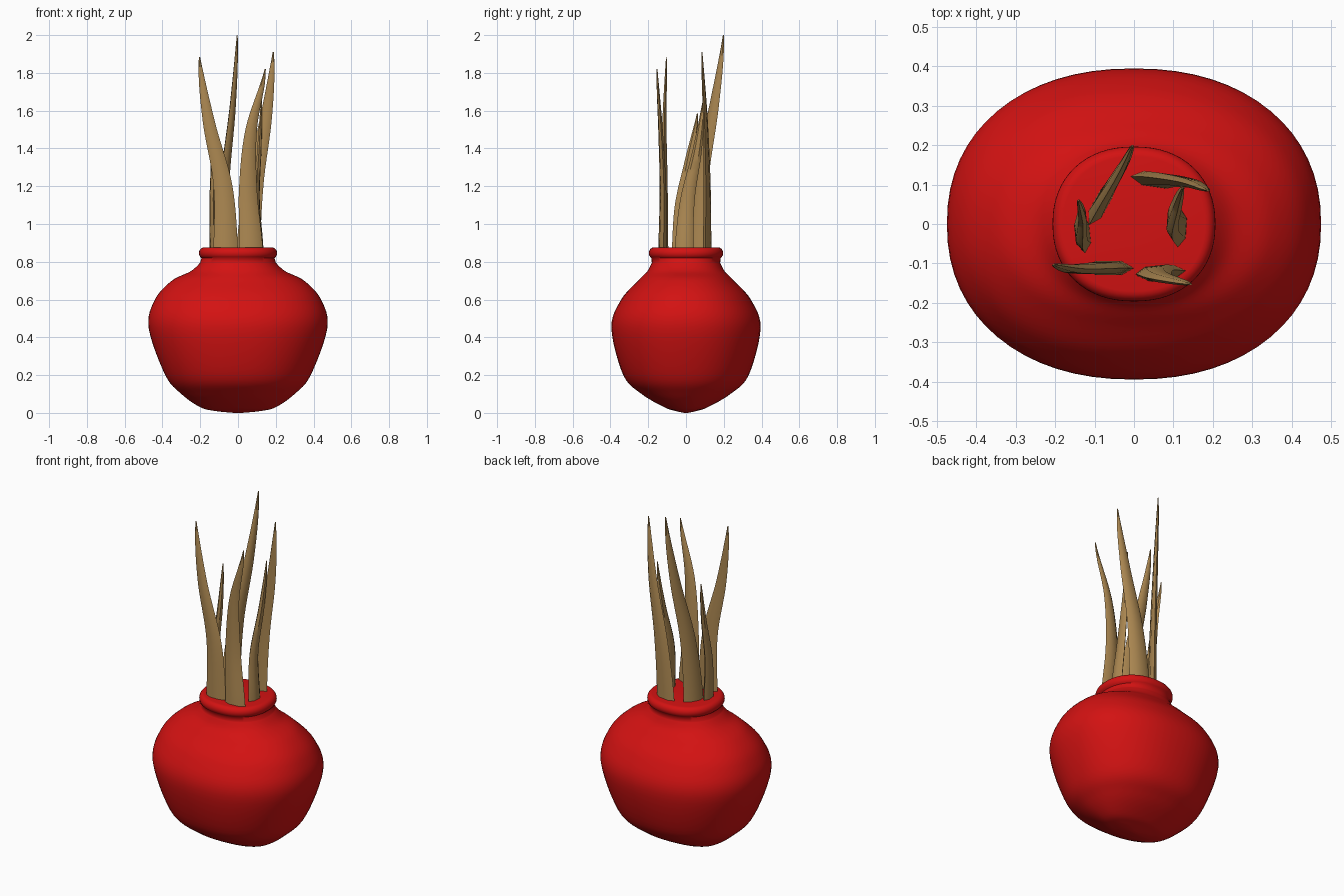
import bpy, bmesh, math
from mathutils import Vector

if "Cube" in bpy.data.objects:
    bpy.data.objects.remove(bpy.data.objects["Cube"])


def material(name, rgb):
    m = bpy.data.materials.new(name)
    m.diffuse_color = (*rgb, 1)
    m.use_nodes = True
    m.node_tree.nodes["Principled BSDF"].inputs["Base Color"].default_value = m.diffuse_color
    return m


red = material("glossy red", (0.65, 0.006, 0.006))
tan = material("dry tan", (0.42, 0.25, 0.085))


def spline(rows, n):
    """Catmull-Rom through rows of equal length."""
    out = []
    for i in range(len(rows) - 1):
        p0, p1 = rows[max(i - 1, 0)], rows[i]
        p2, p3 = rows[i + 1], rows[min(i + 2, len(rows) - 1)]
        for k in range(n):
            t = k / n
            out.append([b + 0.5 * t * (c - a + t * (2 * a - 5 * b + 4 * c - d
                                                    + t * (3 * (b - c) + d - a)))
                        for a, b, c, d in zip(p0, p1, p2, p3)])
    out.append(list(rows[-1]))
    return out


def loft(name, rings, mat, angle):
    """Skin a stack of closed rings and cap both ends."""
    bm = bmesh.new()
    loops = [[bm.verts.new(p) for p in r] for r in rings]
    n = len(loops[0])
    for a, b in zip(loops, loops[1:]):
        for j in range(n):
            k = (j + 1) % n
            bm.faces.new((a[j], a[k], b[k], b[j]))
    bm.faces.new(loops[0][::-1])
    bm.faces.new(loops[-1])
    bmesh.ops.recalc_face_normals(bm, faces=bm.faces)
    me = bpy.data.meshes.new(name)
    bm.to_mesh(me)
    bm.free()
    me.materials.append(mat)
    ob = bpy.data.objects.new(name, me)
    bpy.context.collection.objects.link(ob)
    bpy.ops.object.select_all(action='DESELECT')
    ob.select_set(True)
    bpy.context.view_layer.objects.active = ob
    bpy.ops.object.shade_smooth_by_angle(angle=math.radians(angle))


def oval(z, rx, ry, n=64, e=2 / 2.2):
    """Slightly squared ellipse."""
    pts = []
    for j in range(n):
        c, s = math.cos(2 * math.pi * j / n), math.sin(2 * math.pi * j / n)
        pts.append((rx * math.copysign(abs(c) ** e, c),
                    ry * math.copysign(abs(s) ** e, s), z))
    return pts


# Vase body: height, half width in x, half width in y
body = [(0, 0.02, 0.01), (0.01, 0.12, 0.055), (0.03, 0.2, 0.115), (0.1, 0.3, 0.235),
        (0.2, 0.385, 0.332), (0.45, 0.473, 0.395), (0.6, 0.44, 0.343),
        (0.7, 0.35, 0.253), (0.75, 0.25, 0.205), (0.795, 0.2, 0.181)]
rings = [oval(*r) for r in spline(body, 6)]

# Rounded rim, then the flat top
for i in range(9):
    a = math.radians(-60 + 150 * i / 8)
    r = 0.18 + 0.027 * math.cos(a)
    rings.append(oval(0.846 + 0.03 * math.sin(a), r, r * 0.95))
rings.append(oval(0.876, 0.02, 0.02))
loft("vase", rings, red, 50)

# Leaves: four evenly spaced path points in plan, tip height, width, facing angle
leaves = {
    "leaf_back_left": ((-.085, .05), (-.068, .08), (-.028, .148), (-.004, .198), 2, .12, 61),
    "leaf_back_right": ((.055, .112), (.086, .112), (.148, .102), (.187, .085), 1.91, .13, -8),
    "leaf_right": ((.115, -.01), (.099, .008), (.113, .06), (.124, .092), 1.66, .1, 86),
    "leaf_front_right": ((.07, -.125), (.053, -.122), (.07, -.135), (.144, -.153), 1.82, .125, 6),
    "leaf_left": ((-.13, -.025), (-.135, -.02), (-.132, .02), (-.141, .06), 1.585, .1, 96),
    "leaf_front_left": ((-.065, -.112), (-.08, -.112), (-.155, -.114), (-.204, -.104), 1.885, .13, 0),
}

for name, (*path, top, width, deg) in leaves.items():
    across = Vector((math.cos(math.radians(deg)), math.sin(math.radians(deg)), 0))
    out = Vector((-across.y, across.x, 0))
    pts = spline(path, 8)
    rings = []
    for i, (x, y) in enumerate(pts):
        s = i / (len(pts) - 1)
        # Taper to a narrow tip, with a flat six-sided section
        w = width * max(1 - s, 0.01) ** 0.65 / 2
        t = 0.042 * max(1 - s, 0.01) ** 0.5 / 2
        centre = Vector((x, y, 0.865 + (top - 0.865) * s))
        rings.append([centre + across * (w * math.cos(k * math.pi / 3))
                      + out * (t * math.sin(k * math.pi / 3)) for k in range(6)])
    loft(name, rings, tan, 40)
